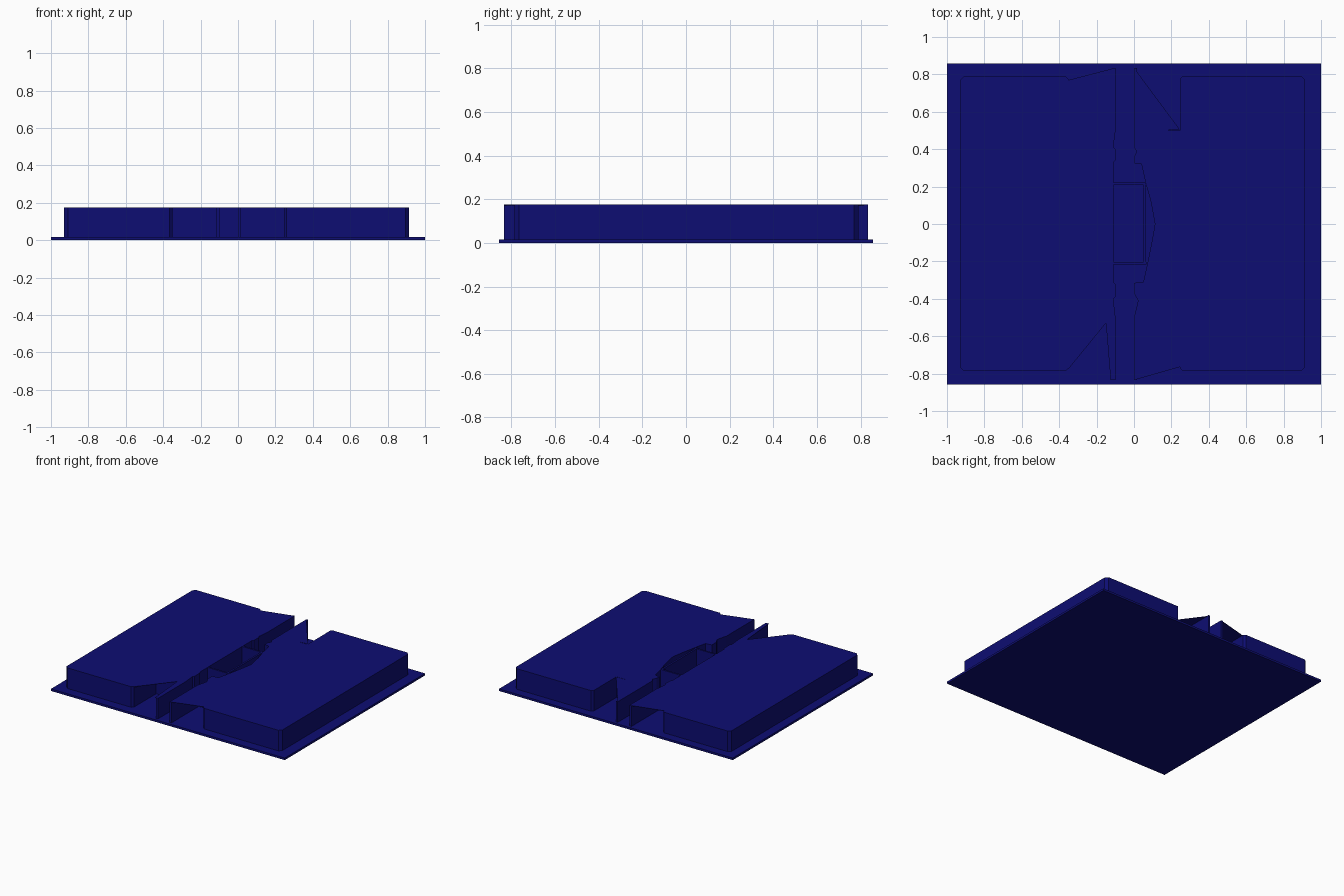
import bpy, bmesh

if "Cube" in bpy.data.objects:
    bpy.data.objects.remove(bpy.data.objects["Cube"])

TOP, FLOOR = 0.175, 0.016

mat = bpy.data.materials.new("navy")
mat.diffuse_color = (0.004, 0.004, 0.17, 1)
mat.use_nodes = True
mat.node_tree.nodes["Principled BSDF"].inputs["Base Color"].default_value = mat.diffuse_color


def prism(name, outline, z0=FLOOR, z1=TOP):
    """Extrude a plan outline vertically from z0 to z1."""
    bm = bmesh.new()
    face = bm.faces.new([bm.verts.new((x, y, z0)) for x, y in outline])
    ext = bmesh.ops.extrude_face_region(bm, geom=[face])
    verts = [v for v in ext["geom"] if isinstance(v, bmesh.types.BMVert)]
    bmesh.ops.translate(bm, verts=verts, vec=(0, 0, z1 - z0))
    bmesh.ops.recalc_face_normals(bm, faces=bm.faces)
    me = bpy.data.meshes.new(name)
    bm.to_mesh(me)
    bm.free()
    me.materials.append(mat)
    ob = bpy.data.objects.new(name, me)
    bpy.context.collection.objects.link(ob)
    return ob


def rect(x0, x1, y0, y1):
    return [(x0, y0), (x1, y0), (x1, y1), (x0, y1)]


# Base plate
prism("base_plate", rect(-1, 1, -0.857, 0.857), 0, FLOOR)

# Left block: chamfered outer corners, notches at both ends, jogged inner edge
prism("left_block", [
    (-0.91, -0.785), (-0.365, -0.785), (-0.35, -0.77), (-0.35, -0.5),
    (-0.1, -0.5), (-0.11, -0.4), (-0.1, -0.39), (-0.1, -0.32),
    (-0.11, -0.31), (-0.11, 0.33), (-0.1, 0.34), (-0.1, 0.4),
    (-0.11, 0.41), (-0.1, 0.5), (-0.35, 0.5), (-0.35, 0.775),
    (-0.365, 0.79), (-0.91, 0.79), (-0.93, 0.77), (-0.93, -0.765)])

# Right block: same idea, with the bowed recess in the inner edge
prism("right_block", [
    (0.26, -0.785), (0.895, -0.785), (0.915, -0.765), (0.915, 0.77),
    (0.895, 0.79), (0.26, 0.79), (0.245, 0.775), (0.245, 0.5),
    (0, 0.5), (0, 0.41), (0.015, 0.385), (0, 0.36), (0, 0.325), (0.04, 0.32),
    (0.062, 0.22), (0.09, 0.12), (0.112, 0), (0.098, -0.08), (0.07, -0.22),
    (0.05, -0.31), (0, -0.315), (0, -0.37), (0.022, -0.41), (0, -0.5),
    (0.245, -0.5), (0.245, -0.77)])

# Thin walls lining the ends of the channel
for end, s in (("front", -1), ("back", 1)):
    y0, y1 = sorted((s * 0.49, s * 0.835))
    prism(f"left_channel_wall_{end}", rect(-0.118, -0.1, y0, y1))
    prism(f"right_channel_wall_{end}", rect(0, 0.015, y0, y1))

# Thin walls of the small room in the middle of the channel
prism("room_back_wall", rect(-0.11, 0.062, 0.208, 0.222))
prism("room_front_wall", rect(-0.11, 0.068, -0.216, -0.202))
prism("room_side_wall", rect(0.05, 0.064, -0.21, 0.215))

# Thin roof panels reaching over the notches
roofs = {
    "left_back": [(-0.35, 0.49), (-0.1, 0.49), (-0.1, 0.835), (-0.35, 0.77)],
    "left_front": [(-0.35, -0.49), (-0.35, -0.775), (-0.15, -0.53),
                   (-0.125, -0.835), (-0.1, -0.835), (-0.1, -0.49)],
    "right_back": [(0, 0.49), (0.245, 0.505), (0, 0.835)],
    "right_front": [(0, -0.49), (0, -0.835), (0.245, -0.765), (0.245, -0.49)],
}
for name, outline in roofs.items():
    prism(f"roof_{name}", outline, TOP - 0.003, TOP)
